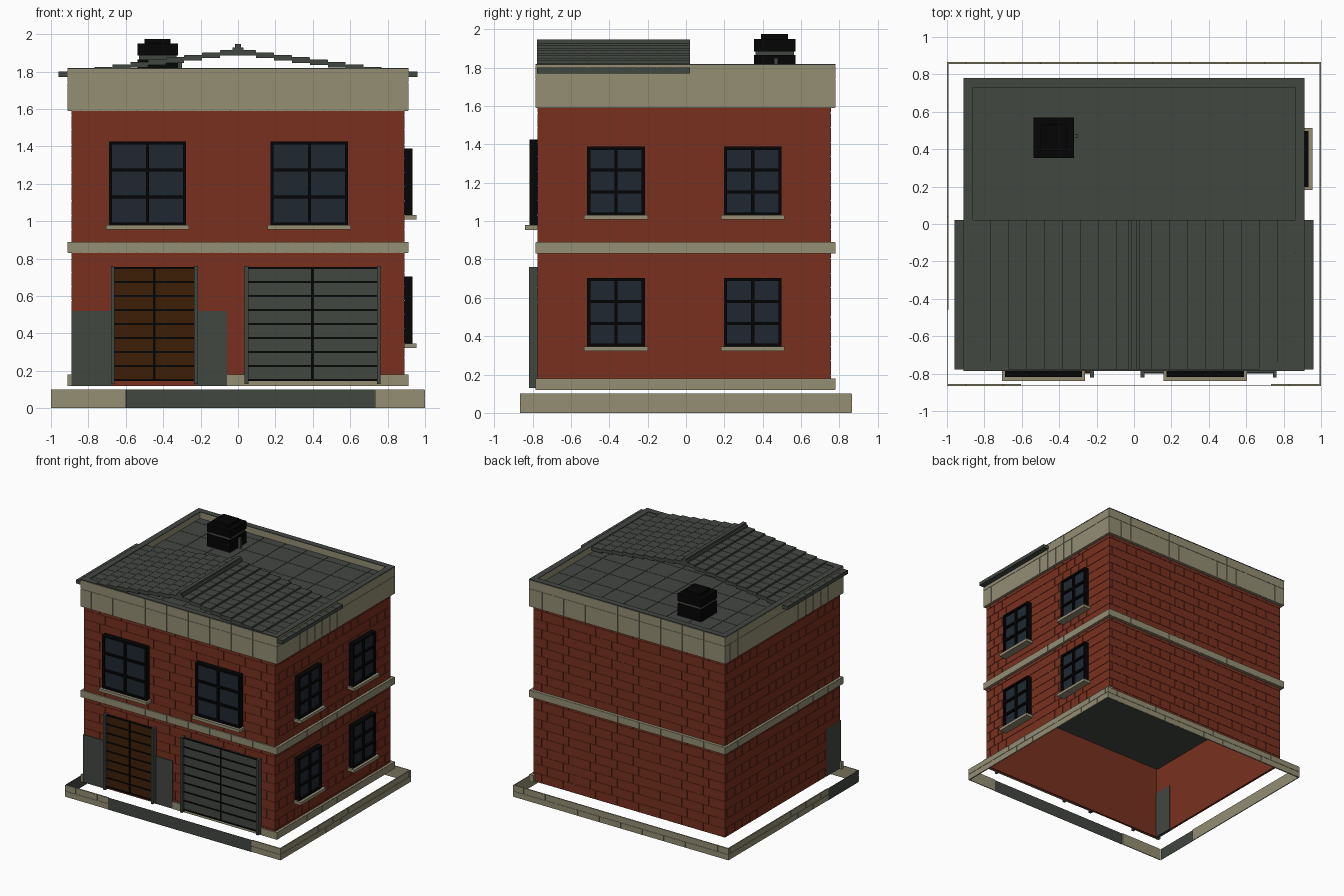
import bpy
import bmesh
from mathutils import Matrix, Vector

if "Cube" in bpy.data.objects:
    bpy.data.objects.remove(bpy.data.objects["Cube"], do_unlink=True)


def material(name, r, g, b):
    def linear(c):
        c /= 255
        return c / 12.92 if c < 0.04 else ((c + 0.055) / 1.055) ** 2.4
    m = bpy.data.materials.new(name)
    m.use_nodes = True
    col = (linear(r), linear(g), linear(b), 1)
    m.diffuse_color = col
    m.node_tree.nodes["Principled BSDF"].inputs["Base Color"].default_value = col
    return m


BRICK = material("red brick", 120, 48, 31)
STONE = material("tan stone", 148, 142, 116)
SLATE = material("grey slate", 66, 71, 65)
BLACK = material("black", 5, 5, 5)
GLASS = material("dark glass", 30, 39, 49)
WOOD = material("brown wood", 61, 31, 6)


def build(name, mat, boxes):
    """One object made of boxes given as (x0, x1, y0, y1, z0, z1)."""
    bm = bmesh.new()
    for x0, x1, y0, y1, z0, z1 in boxes:
        size = (abs(x1 - x0), abs(y1 - y0), abs(z1 - z0), 1)
        mid = Vector((x0 + x1, y0 + y1, z0 + z1)) / 2
        bmesh.ops.create_cube(bm, size=1, matrix=Matrix.Translation(mid) @ Matrix.Diagonal(size))
    mesh = bpy.data.meshes.new(name)
    bm.to_mesh(mesh)
    bm.free()
    mesh.materials.append(mat)
    bpy.context.collection.objects.link(bpy.data.objects.new(name, mesh))


def on(side, u0, u1, z0, z1, d0, d1):
    """Box on one side: u runs along the wall, d is the distance outward."""
    if side in ("front", "back"):
        s = -1 if side == "front" else 1
        return (u0, u1, s * d0, s * d1, z0, z1)
    s = -1 if side == "left" else 1
    return (s * d0, s * d1, u0, u1, z0, z1)


def spans(a, b, gap, start=0.0):
    """Pairs of ends that divide a to b into pieces of one length."""
    cuts, v = [a], a + (start or gap)
    while v < b - 0.01:
        cuts.append(v)
        v += gap
    cuts.append(b)
    return list(zip(cuts, cuts[1:]))


W = 0.0015     # half width of a joint groove
P = 0.003      # depth of a joint groove
BASE, TOP = 0.12, 1.82
# The side at +x is "right" here, as seen when looking at the front
SIDES = ("front", "back", "right", "left")
# outward distance and extent along the wall
WALL = {"front": (0.775, -0.89, 0.89), "back": (0.755, -0.89, 0.89),
        "right": (0.89, -0.775, 0.755), "left": (0.89, -0.775, 0.755)}
BAND = {"front": (0.785, -0.912, 0.912), "back": (0.78, -0.912, 0.912),
        "right": (0.912, -0.785, 0.78), "left": (0.912, -0.785, 0.78)}
CURB = {"front": (0.865, -1, 1), "back": (0.865, -1, 1),
        "right": (1, -0.865, 0.865), "left": (1, -0.865, 0.865)}


def ring(table, z0, z1, thick, sides=SIDES):
    return [on(s, table[s][1], table[s][2], z0, z1, table[s][0] - thick, table[s][0]) for s in sides]


def masonry(table, z0, z1, course, length, thick, sides=SIDES):
    """Blocks in running bond in front of a thin core."""
    out = []
    for s in sides:
        d, a, b = table[s]
        out.append(on(s, a + P, b - P, z0, z1, d - thick, d - P))
        for i, (lo, hi) in enumerate(spans(z0, z1, course)):
            for u0, u1 in spans(a, b, length, length / 2 if i % 2 else length):
                out.append(on(s, u0 + W, u1 - W, lo + W, hi - W, d - P - W, d))
    return out


# Brick walls and the floor between storeys
build("brick_walls", BRICK, masonry(WALL, BASE, 1.6, 0.076, 0.1, 0.02))
build("upper_floor", SLATE, [(-0.87, 0.87, -0.75, 0.73, 0.74, 0.76)])

# Stone bands and cornice
build("middle_band", STONE, masonry(BAND, 0.83, 0.89, 1, 0.2, 0.04))
build("cornice", STONE, masonry(BAND, 1.59, 1.74, 1, 0.1, 0.05)
      + masonry(BAND, 1.74, TOP - 0.006, 1, 0.2, 0.05))
build("parapet_cap", SLATE, ring(BAND, TOP - 0.006, TOP, 0.05))
depth, left_end, right_end = BAND["front"]
build("base_band", STONE, masonry(BAND, BASE, 0.18, 1, 0.2, 0.04, ("right",))
      + [on("front", -0.06, right_end, BASE, 0.18, depth - 0.025, depth),
         on("front", left_end, -0.889, BASE, 0.18, depth - 0.025, depth)])

# Low kerb around the plot, with a grey driveway stretch
F = CURB["front"][0]
KT = 0.009
kerb = masonry(CURB, 0, 0.1, 0.05, 0.2, KT, ("back", "right"))
for side, u0, u1 in (("front", -1, -0.6), ("front", 0.73, 1), ("left", -0.46, F)):
    kerb += masonry({side: (CURB[side][0], u0, u1)}, 0, 0.1, 0.05, 0.2, KT, (side,))
build("kerb", STONE, kerb)
build("kerb_driveway", SLATE, [on("front", -0.6, 0.73, 0, 0.1, F - 0.002, F),
                               on("left", KT - F, -0.46, 0, 0.1, 1 - 0.002, 1)])

# Flat roof deck laid with square tiles
DECK = 1.765
deck = [(-0.88, 0.88, -0.75, 0.75, DECK - 0.02, DECK - P)]
for x0, x1 in spans(-0.865, 0.865, 0.2):
    deck += [(x0 + W, x1 - W, y0 + W, y1 - W, DECK - P - W, DECK) for y0, y1 in spans(-0.74, 0.735, 0.2)]
build("roof_deck", SLATE, deck)

# Low pitched roof over the front half, laid in stepped courses
Y0, Y1, EAVE = -0.778, 0.022, 0.96
COURSES = 10
tiles = []
for sx in (-1, 1):
    for i in range(COURSES):
        x0, x1 = EAVE * i / COURSES, EAVE * (i + 1) / COURSES
        z = 1.915 - 0.0128 * i
        tiles.append((sx * x0, sx * x1, Y0, Y1, z - 0.03, z - P))
        tiles += [(sx * (x0 + W), sx * (x1 - W), y0 + W, y1 - W, z - P - W, z) for y0, y1 in spans(Y0, Y1, 0.089)]
build("pitched_roof", SLATE, tiles)
build("roof_ridge", SLATE, [(-0.03, 0.03, Y0, Y1, 1.89, 1.93), (-0.015, 0.015, Y0, Y1, 1.92, 1.947)])

# Chimney
CX, CY = -0.43, 0.462


def block(half, z0, z1):
    return (CX - half, CX + half, CY - half, CY + half, z0, z1)


build("chimney", BLACK, [block(0.108, DECK - P, 1.865), block(0.108, 1.885, 1.95), block(0.07, 1.95, 1.975)])
build("chimney_bands", SLATE, [block(0.1, 1.865, 1.885)])
build("roof_pipe", SLATE, [(-0.32, -0.3, 0.46, 0.48, DECK - P, 1.85)])


# Windows
def window(name, side, u0, u1, z0, z1):
    d = WALL[side][0]
    bar, mid = 0.016, (u0 + u1) / 2
    build(name + "_glass", GLASS, [on(side, u0 + W, u1 - W, z0 + W, z1 - W, d, d + 0.025)])
    frame = [(u, u + bar, z0, z1) for u in (u0, mid - bar / 2, u1 - bar)]
    frame += [(u0, u1, z0 + (z1 - z0 - bar) * k, z0 + (z1 - z0 - bar) * k + bar) for k in (0, 1 / 3, 2 / 3, 1)]
    build(name + "_frame", BLACK, [on(side, *f, d, d + 0.042) for f in frame])
    build(name + "_sill", STONE, [on(side, u0 - 0.016, u1 + 0.016, z0 - 0.022, z0 + 0.002, d, d + 0.065)])


for tag, u in (("left", 0.175), ("right", -0.69)):
    window("front_window_" + tag, "front", u, u + 0.412, 0.977, 1.425)
for level, z in (("lower", 0.345), ("upper", 1.03)):
    for tag, u in (("front", -0.515), ("rear", 0.198)):
        window(f"side_window_{level}_{tag}", "right", u, u + 0.3, z, z + 0.358)


# Door and garage shutter
def shutter(name, mat, u0, u1):
    d, z0, z1, post = WALL["front"][0], 0.15, 0.75, 0.02
    mid = (u0 + u1) / 2
    build(name + "_panel", mat, [on("front", u0, u1, z0, z1, d, d + 0.02)])
    bars = [(mid - 0.007, mid + 0.007, z0, z1), (u0, u1, z1 - 0.005, z1 + 0.005)]
    bars += [(u0, u1, z - 0.005, z + 0.005) for z, _ in spans(z0, z1, 0.075)]
    build(name + "_slat_lines", BLACK, [on("front", *b, d + 0.018, d + 0.025) for b in bars])
    build(name + "_posts", SLATE, [on("front", u, u + post, z0 - post, z1 + 0.01, d, d + 0.045)
                                   for u in (u0 - post, u1)])


shutter("entrance_door", WOOD, -0.66, -0.235)
shutter("garage_door", SLATE, 0.055, 0.742)

# Grey plinth panels on the front and around its -x corner
front, flank = WALL["front"][0], WALL["left"][0]
build("plinth_panels", SLATE, [on("front", -flank, -0.67, BASE, 0.52, front - P, front + 0.007),
                               on("front", -0.23, -0.06, BASE, 0.52, front - P, front + 0.007),
                               on("left", -front - 0.007, -0.59, BASE, 0.52, flank - 0.025, flank + 0.001)])
